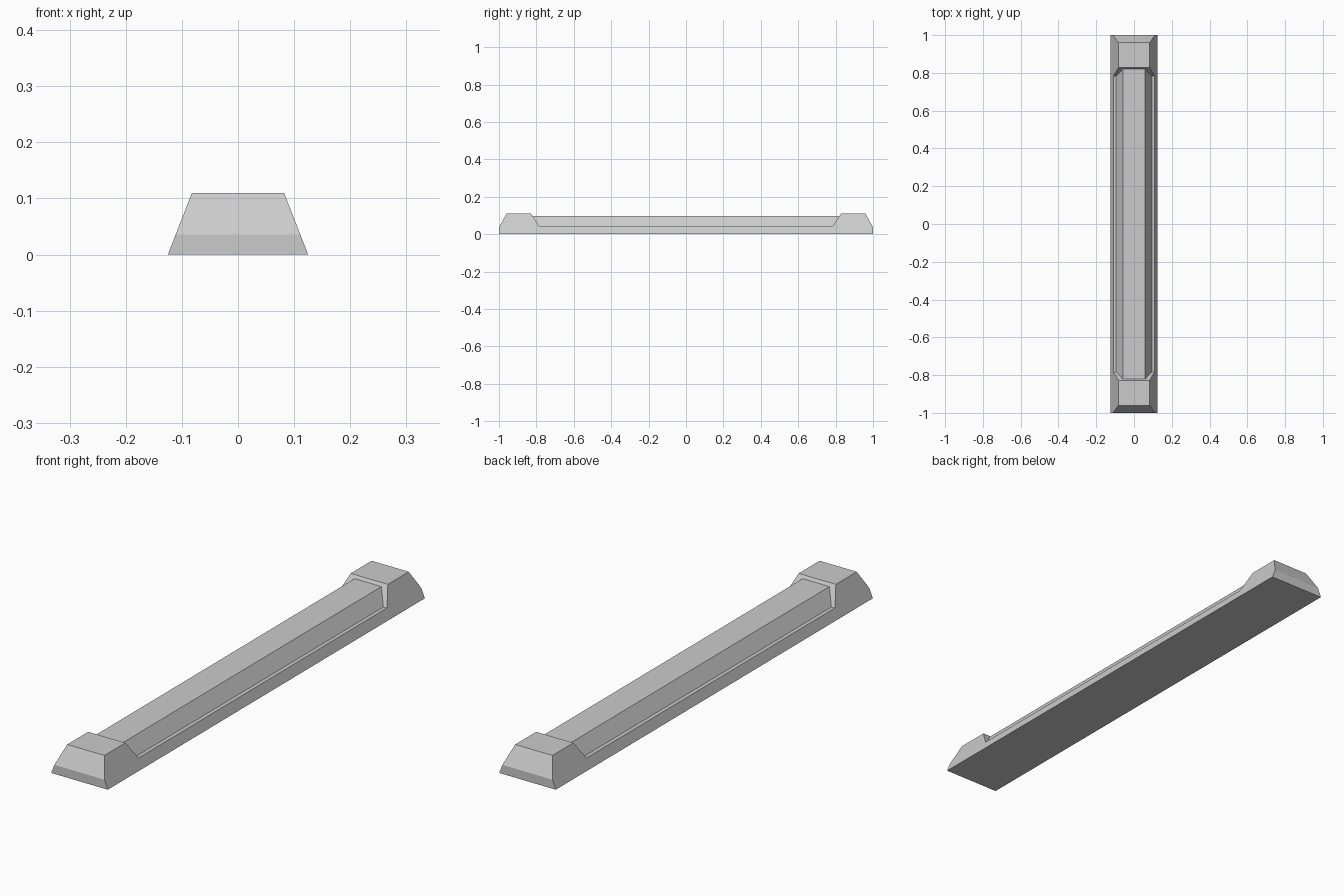
import bpy
import bmesh

cube = bpy.data.objects.get("Cube")
if cube:
    bpy.data.objects.remove(cube)

grey = bpy.data.materials.new("light grey")
grey.use_nodes = True
grey.diffuse_color = (0.6, 0.6, 0.6, 1)
grey.node_tree.nodes["Principled BSDF"].inputs["Base Color"].default_value = (0.6, 0.6, 0.6, 1)


def tapered_prism(name, profile, half_width):
    """Extrude a (y, z) side profile across x, with the width set by height."""
    bm = bmesh.new()
    verts = [bm.verts.new((-half_width(z), y, z)) for y, z in profile]
    face = bm.faces.new(verts)
    extruded = bmesh.ops.extrude_face_region(bm, geom=[face])
    for v in extruded["geom"]:
        if isinstance(v, bmesh.types.BMVert):
            v.co.x = -v.co.x
    bmesh.ops.recalc_face_normals(bm, faces=bm.faces)
    mesh = bpy.data.meshes.new(name)
    bm.to_mesh(mesh)
    bm.free()
    mesh.materials.append(grey)
    obj = bpy.data.objects.new(name, mesh)
    bpy.context.collection.objects.link(obj)
    return obj


# Housing: low tray with a raised block at each end
half = [(1.0, 0.0), (1.0, 0.036), (0.96, 0.11), (0.828, 0.11), (0.783, 0.04)]
outline = half + [(-y, z) for y, z in reversed(half)]
tapered_prism("housing", outline, lambda z: 0.125 - 0.39 * z)

# Lamp cover: long bar lying between the end blocks
bar = [(0.783, 0.04), (0.821, 0.098), (-0.821, 0.098), (-0.783, 0.04)]
tapered_prism("lamp_cover", bar, lambda z: 0.094 - 0.6 * (z - 0.04))
